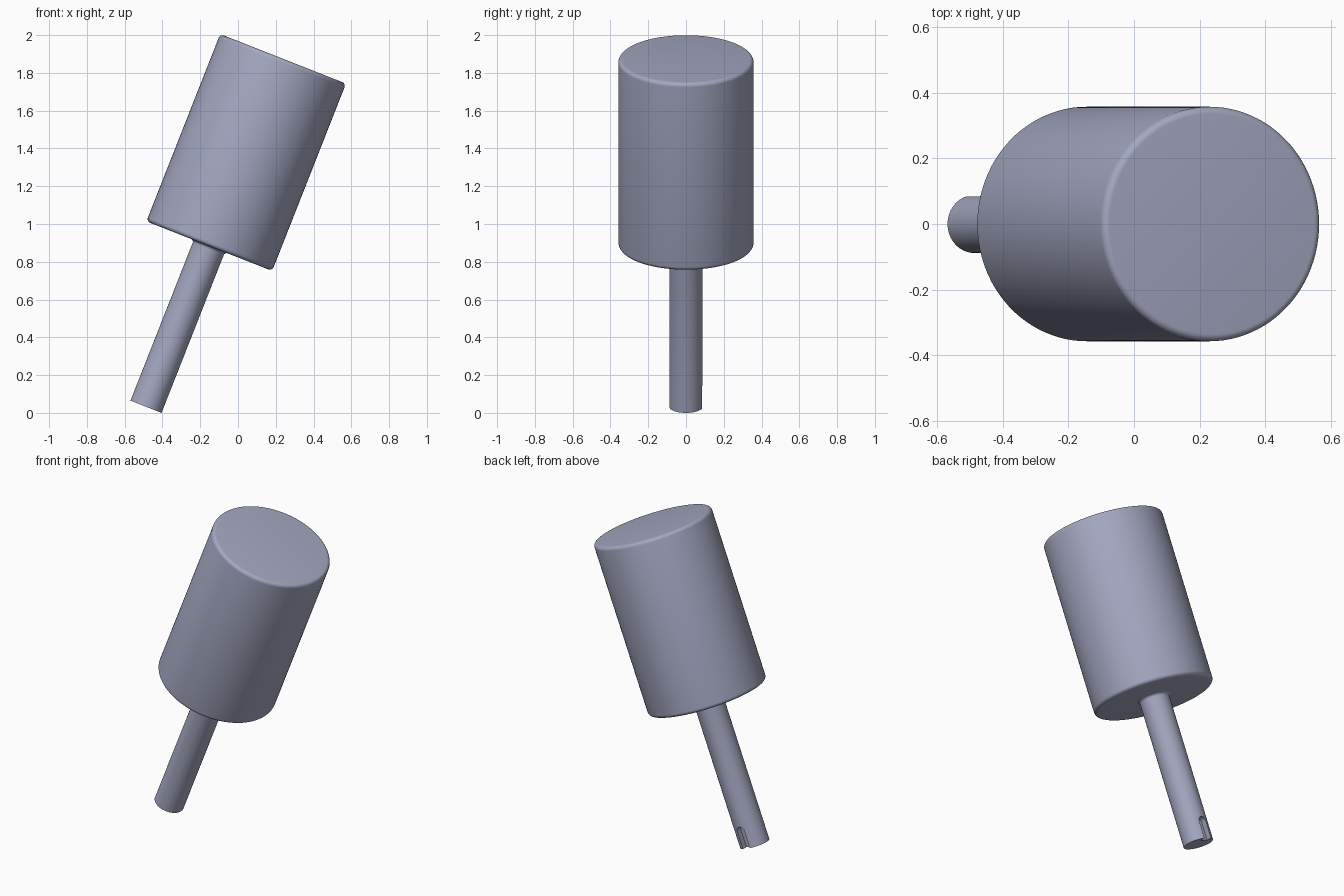
import bpy, bmesh, math
from mathutils import Matrix

cube = bpy.data.objects.get("Cube")
if cube:
    bpy.data.objects.remove(cube, do_unlink=True)

TILT = math.radians(21.5)
SHAFT_R, SHAFT_LEN = 0.0885, 0.914
BODY_R, TOTAL_LEN, ROUND = 0.358, 1.98, 0.022
FILLET = 0.016
# local z runs along the axis, starting at the free end of the shaft
PLACE = Matrix.Translation((-0.487, 0, 0.0324)) @ Matrix.Rotation(TILT, 4, 'Y')

mat = bpy.data.materials.new("blue grey metal")
colour = (0.37, 0.39, 0.53, 1)
mat.diffuse_color = colour
mat.use_nodes = True
mat.node_tree.nodes["Principled BSDF"].inputs["Base Color"].default_value = colour


def arc(cx, cz, r, start, end, steps=6):
    """Points (radius, height) along an arc, angles in degrees."""
    angles = [math.radians(start + (end - start) * i / steps) for i in range(steps + 1)]
    return [(cx + r * math.cos(t), cz + r * math.sin(t)) for t in angles]


def finish(name, bm):
    bmesh.ops.recalc_face_normals(bm, faces=bm.faces)
    mesh = bpy.data.meshes.new(name)
    bm.to_mesh(mesh)
    bm.free()
    mesh.materials.append(mat)
    ob = bpy.data.objects.new(name, mesh)
    bpy.context.collection.objects.link(ob)
    ob.matrix_world = PLACE
    return ob


def lathe(name, profile, segments=96):
    """Revolve a profile around the axis and cap both ends."""
    bm = bmesh.new()
    rings = [[bm.verts.new((r * math.cos(k * math.tau / segments),
                            r * math.sin(k * math.tau / segments), z))
              for k in range(segments)] for r, z in profile]
    for a, b in zip(rings, rings[1:]):
        for k in range(segments):
            n = (k + 1) % segments
            bm.faces.new((a[k], a[n], b[n], b[k]))
    bm.faces.new(rings[0])
    bm.faces.new(rings[-1])
    return finish(name, bm)


def smooth(ob):
    bpy.ops.object.select_all(action='DESELECT')
    ob.select_set(True)
    bpy.context.view_layer.objects.active = ob
    bpy.ops.object.shade_smooth_by_angle(angle=math.radians(30))


# Cylindrical body with rounded rims
body = lathe("body",
             arc(BODY_R - ROUND, SHAFT_LEN + ROUND, ROUND, -90, 0)
             + arc(BODY_R - ROUND, TOTAL_LEN - ROUND, ROUND, 0, 90))

# Shaft with a small fillet where it meets the body
shaft = lathe("shaft",
              [(SHAFT_R, 0)]
              + arc(SHAFT_R + FILLET, SHAFT_LEN - FILLET, FILLET, 180, 90)
              + [(SHAFT_R + FILLET, SHAFT_LEN + 0.005)], 64)

# Keyway cutter: slot on the back of the shaft end, open below, round above
SLOT_W, SLOT_LEN, SLOT_FLOOR = 0.052, 0.135, 0.05
half = SLOT_W / 2
outline = [(half, -0.05)] + arc(0, SLOT_LEN - half, half, 0, 180, 12) + [(-half, -0.05)]
bm = bmesh.new()
base = bm.faces.new([bm.verts.new((x, SLOT_FLOOR, z)) for x, z in outline])
ext = bmesh.ops.extrude_face_region(bm, geom=[base], use_keep_orig=True)
bmesh.ops.translate(bm, vec=(0, 0.1, 0),
                    verts=[g for g in ext["geom"] if isinstance(g, bmesh.types.BMVert)])
cutter = finish("keyway_cutter", bm)
cutter.hide_render = True

# Cut the keyway and discard the cutter
cut = shaft.modifiers.new("keyway", 'BOOLEAN')
cut.operation, cut.solver, cut.object = 'DIFFERENCE', 'EXACT', cutter
bpy.context.view_layer.update()
bpy.context.view_layer.objects.active = shaft
bpy.ops.object.modifier_apply(modifier=cut.name)
bpy.data.objects.remove(cutter, do_unlink=True)

for part in (body, shaft):
    smooth(part)
